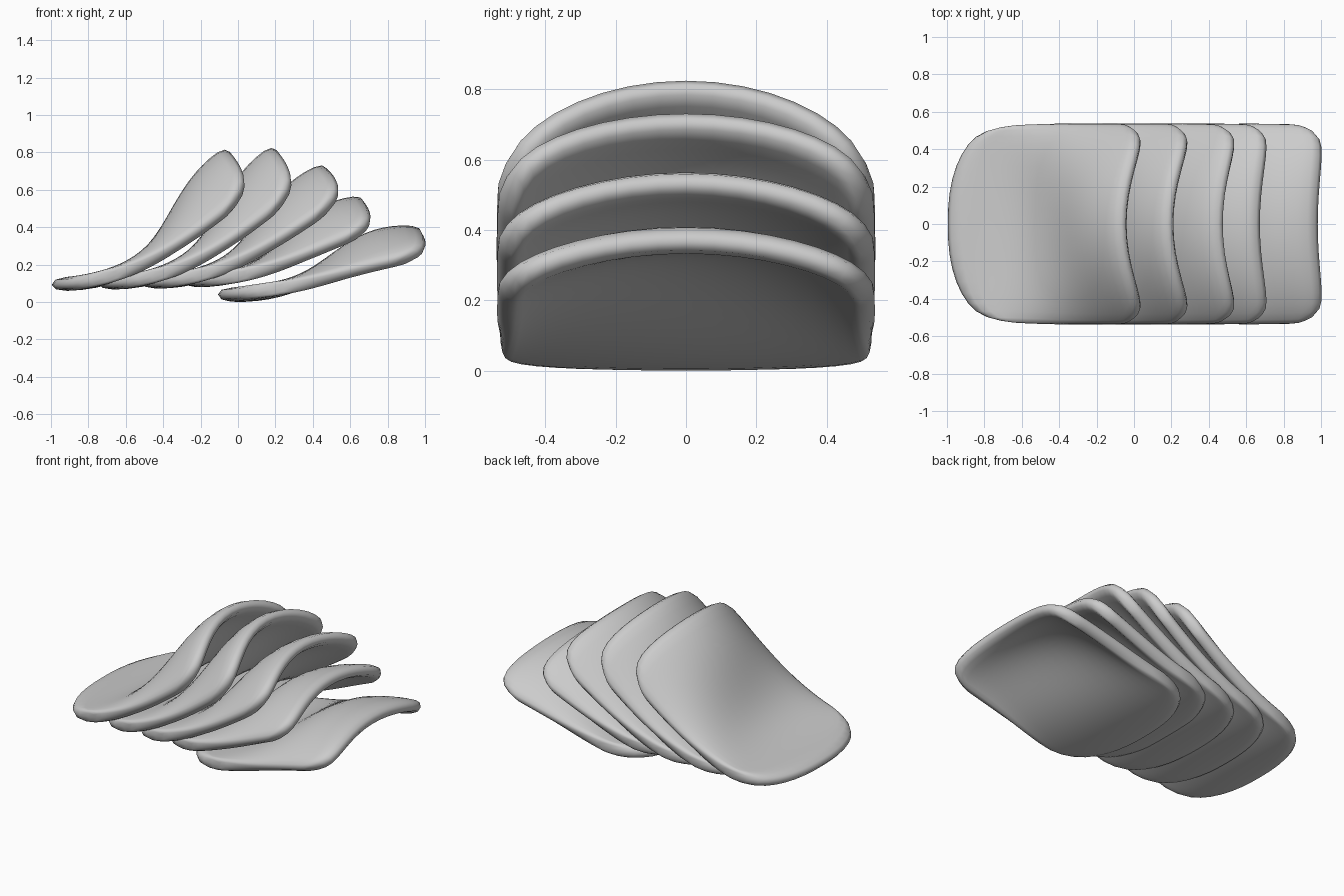
import bpy
import math

cube = bpy.data.objects.get("Cube")
if cube:
    bpy.data.objects.remove(cube, do_unlink=True)

ROWS = 12
SIDE_COLUMNS = 5

grey = bpy.data.materials.new("plain_grey")
grey.use_nodes = True
colour = (0.6, 0.6, 0.6, 1)
grey.diffuse_color = colour
grey.node_tree.nodes["Principled BSDF"].inputs["Base Color"].default_value = colour


def bezier(points, t):
    """Point on a cubic curve in the x-z plane."""
    s = 1 - t
    weights = (s ** 3, 3 * s * s * t, 3 * s * t * t, t ** 3)
    return [sum(w * p[axis] for w, p in zip(weights, points)) for axis in (0, 1)]


def plate_point(ridge, rim, row, column):
    """Blend from the ridge rail to the rim rail, with rounded plan corners."""
    v = math.sin(math.pi / 2 * column / SIDE_COLUMNS)
    a = min(abs(v), 1.0)
    start = 0.33 * (1 - (1 - a ** 3) ** (1 / 3))
    end = 1 - 0.15 * (1 - (1 - a ** 6) ** 0.25)
    t = start + (end - start) * row / ROWS
    (cx, cz), (ex, ez) = bezier(ridge, t), bezier(rim, t)
    arch = (a * a + 1 - math.sqrt(1 - a * a)) / 2
    half_width = 0.535 - 0.02 * t
    return (cx + (ex - cx) * a * a, v * half_width, cz + (ez - cz) * arch)


def make_plate(name, ridge, rim):
    columns = range(-SIDE_COLUMNS, SIDE_COLUMNS + 1)
    n = len(columns)
    verts = [plate_point(ridge, rim, r, c) for r in range(ROWS + 1) for c in columns]
    faces = [(r * n + c, (r + 1) * n + c, (r + 1) * n + c + 1, r * n + c + 1)
             for r in range(ROWS) for c in range(n - 1)]
    mesh = bpy.data.meshes.new(name)
    mesh.from_pydata(verts, [], faces)
    mesh.materials.append(grey)
    plate = bpy.data.objects.new(name, mesh)
    bpy.context.collection.objects.link(plate)

    # Thickness and softly rounded rim
    solid = plate.modifiers.new("thickness", "SOLIDIFY")
    solid.thickness = 0.078
    solid.offset = 0
    soft = plate.modifiers.new("round_rim", "SUBSURF")
    soft.levels = soft.render_levels = 1
    mesh.polygons.foreach_set("use_smooth", [True] * len(mesh.polygons))


# Overlapping plates: ridge rail, then side rim rail
make_plate("plate_upper",
           [(-1.005, .092), (-.25, .085), (-.45, .57), (-.045, .81)],
           [(-1.005, .092), (-.6, .09), (-.25, .295), (.1, .595)])
make_plate("plate_second",
           [(-.755, .1), (0, .085), (-.2, .57), (.205, .82)],
           [(-.755, .1), (-.35, .09), (0, .295), (.35, .6)])
make_plate("plate_middle",
           [(-.525, .107), (.2, .08), (0, .53), (.475, .72)],
           [(-.525, .107), (-.12, .095), (.22, .285), (.6, .565)])
make_plate("plate_fourth",
           [(-.305, .115), (.38, .09), (.18, .5), (.675, .54)],
           [(-.305, .115), (.1, .105), (.4, .245), (.76, .395)])
make_plate("plate_lower",
           [(-.115, .04), (.55, -.015), (.49, .44), (.985, .37)],
           [(-.115, .055), (.3, .045), (.6, .155), (1.05, .245)])
